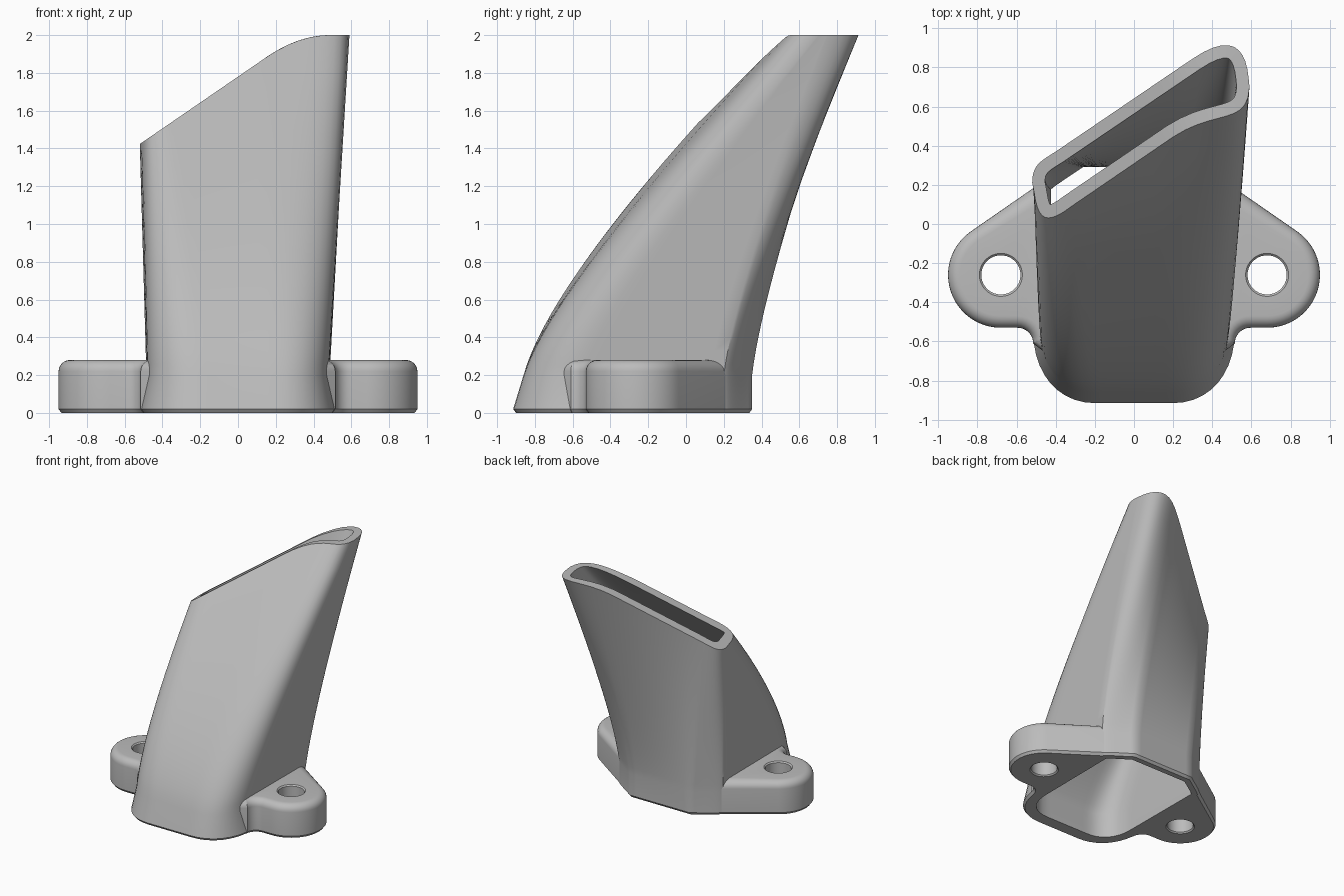
import bpy, bmesh, math
from mathutils import Vector

if "Cube" in bpy.data.objects:
    bpy.data.objects.remove(bpy.data.objects["Cube"])

grey = bpy.data.materials.new("plain_grey")
grey.use_nodes = True
grey.diffuse_color = (0.5, 0.5, 0.5, 1)
grey.node_tree.nodes["Principled BSDF"].inputs["Base Color"].default_value = (0.5, 0.5, 0.5, 1)


def bezier(ctrl, n):
    """Sample a Bezier of any degree at n + 1 points."""
    out = []
    for i in range(n + 1):
        pts = [Vector(p) for p in ctrl]
        while len(pts) > 1:
            pts = [a.lerp(b, i / n) for a, b in zip(pts, pts[1:])]
        out.append(pts[0])
    return out


def section(corners, n=10, m=10):
    """Closed outline: curved corners joined by subdivided straight runs."""
    out = []
    for k, c in enumerate(corners):
        curve = bezier(c, n)
        nxt = Vector(corners[(k + 1) % len(corners)][0])
        out += curve + [curve[-1].lerp(nxt, j / m) for j in range(1, m)]
    return out


def inset(pts, d):
    """Move a counter-clockwise outline inwards by d."""
    out = []
    for i, p in enumerate(pts):
        a = (p - pts[i - 1]).normalized()
        b = (pts[(i + 1) % len(pts)] - p).normalized()
        na, nb = Vector((-a.y, a.x)), Vector((-b.y, b.x))
        out.append(p + (na + nb) * d / max(0.5, 1 + na.dot(nb)))
    return out


def add_ring(bm, pts):
    return [bm.verts.new(p) for p in pts]


def skin(bm, r1, r2):
    for i in range(len(r1)):
        bm.faces.new((r1[i - 1], r1[i], r2[i], r2[i - 1]))


def at(pts, z):
    return [Vector((p.x, p.y, z)) for p in pts]


def finish(bm, name):
    bmesh.ops.recalc_face_normals(bm, faces=bm.faces)
    mesh = bpy.data.meshes.new(name)
    bm.to_mesh(mesh)
    bm.free()
    mesh.materials.append(grey)
    ob = bpy.data.objects.new(name, mesh)
    bpy.context.collection.objects.link(ob)
    bpy.ops.object.select_all(action='DESELECT')
    ob.select_set(True)
    bpy.context.view_layer.objects.active = ob
    bpy.ops.object.shade_smooth_by_angle(angle=math.radians(35))


def mirrored(right):
    """Complete a symmetric section from its front and back right corners."""
    return right + [[(-x, y) for x, y in reversed(c)] for c in reversed(right)]


# Duct sections: flared foot, collar top and slanted mouth
BACK = [(0.485, 0.20), (0.46, 0.235), (0.38, 0.28), (0.28, 0.35)]
foot = section(mirrored([[(0.2, -0.915), (0.39, -0.915), (0.515, -0.76), (0.515, -0.55)], BACK]))
collar = section(mirrored([[(0.2, -0.86), (0.38, -0.86), (0.48, -0.73), (0.48, -0.55)], BACK]))
mouth = section([
    [(0.2, 0.445), (0.42, 0.59), (0.58, 0.5), (0.59, 0.70)],
    [(0.585, 0.75), (0.57, 0.9), (0.5, 0.98), (0.3, 0.845)],
    [(-0.4, 0.37), (-0.48, 0.32), (-0.52, 0.3), (-0.52, 0.21)],
    [(-0.51, 0.16), (-0.49, 0.02), (-0.45, -0.01), (-0.32, 0.09)],
])
COLLAR_Z, BEND = 0.2, 0.45


def mouth_z(x):
    """Sloping cut that levels off on the left."""
    return 1.78 + 0.686 * x if x < 0.15 else 2 - 1.01 * max(0, 0.49 - x) ** 2


def loft(low, high, steps=16):
    """Rings that leave the collar steeply and lean back to the mouth."""
    paths = []
    for b, r in zip(low, high):
        start, end = Vector((b.x, b.y, COLLAR_Z)), Vector((r.x, r.y, mouth_z(r.x)))
        f = BEND / (end.z - start.z)
        mid = start.lerp(end, f)
        mid.y = start.y + 0.4 * f * (end.y - start.y)
        paths.append(bezier([start, mid, end], steps))
    return [list(ring) for ring in zip(*paths)]


# Hollow duct: outer wall up, inner wall back down
bm = bmesh.new()
inner = inset(collar, 0.06)
levels = [at(inset(foot, 0.015), 0), at(foot, 0.02)] + loft(collar, mouth)
levels += loft(inner, inset(mouth, 0.065))[::-1] + [at(inner, 0)]
rings = [add_ring(bm, pts) for pts in levels]
for i in range(len(rings)):
    skin(bm, rings[i - 1], rings[i])
finish(bm, "duct")

# Mounting ears with rounded tops and bolt holes
CENTRE, RADIUS, HOLE, TOP, ROUND, ROOT = Vector((0.68, -0.26)), 0.27, 0.1, 0.28, 0.06, 0.45


def circle(c, r, a0, a1, n):
    return [c + Vector((math.cos(a), math.sin(a))) * r
            for a in (math.radians(a0 + (a1 - a0) * i / n) for i in range(n + 1))]


outline = [Vector((ROOT, -0.66))]
outline += circle(Vector((0.595, -0.61)), 0.08, 180, 90, 8)
outline += circle(CENTRE, RADIUS, -90, 55, 28)
outline.append(Vector((ROOT, 0.228)))


def ear_ring(d):
    pts = inset(outline, d)
    pts[0].x = pts[-1].x = ROOT
    return pts


profile = [(0, 0.015), (0.02, 0)]
profile += [(TOP - ROUND + ROUND * math.sin(a), ROUND - ROUND * math.cos(a))
            for a in (math.pi / 2 * i / 6 for i in range(7))]
hole_profile = [(0, HOLE + 0.01), (0.01, HOLE), (TOP - 0.01, HOLE), (TOP, HOLE + 0.01)]

for side, name in ((1, "left_ear"), (-1, "right_ear")):
    bm = bmesh.new()
    outer = [add_ring(bm, at(ear_ring(d), z)) for z, d in profile]
    bore = [add_ring(bm, at(circle(CENTRE, r, 0, 360, 40)[:-1], z)) for z, r in hole_profile]
    for stack in (outer, bore):
        for a, b in zip(stack, stack[1:]):
            skin(bm, a, b)
    # Flat bottom and top around the hole
    for k in (0, -1):
        edges = [bm.edges.get((loop[i - 1], loop[i]))
                 for loop in (outer[k], bore[k]) for i in range(len(loop))]
        bmesh.ops.triangle_fill(bm, edges=edges, use_beauty=True)
    for v in bm.verts:
        v.co.x *= side
    finish(bm, name)
